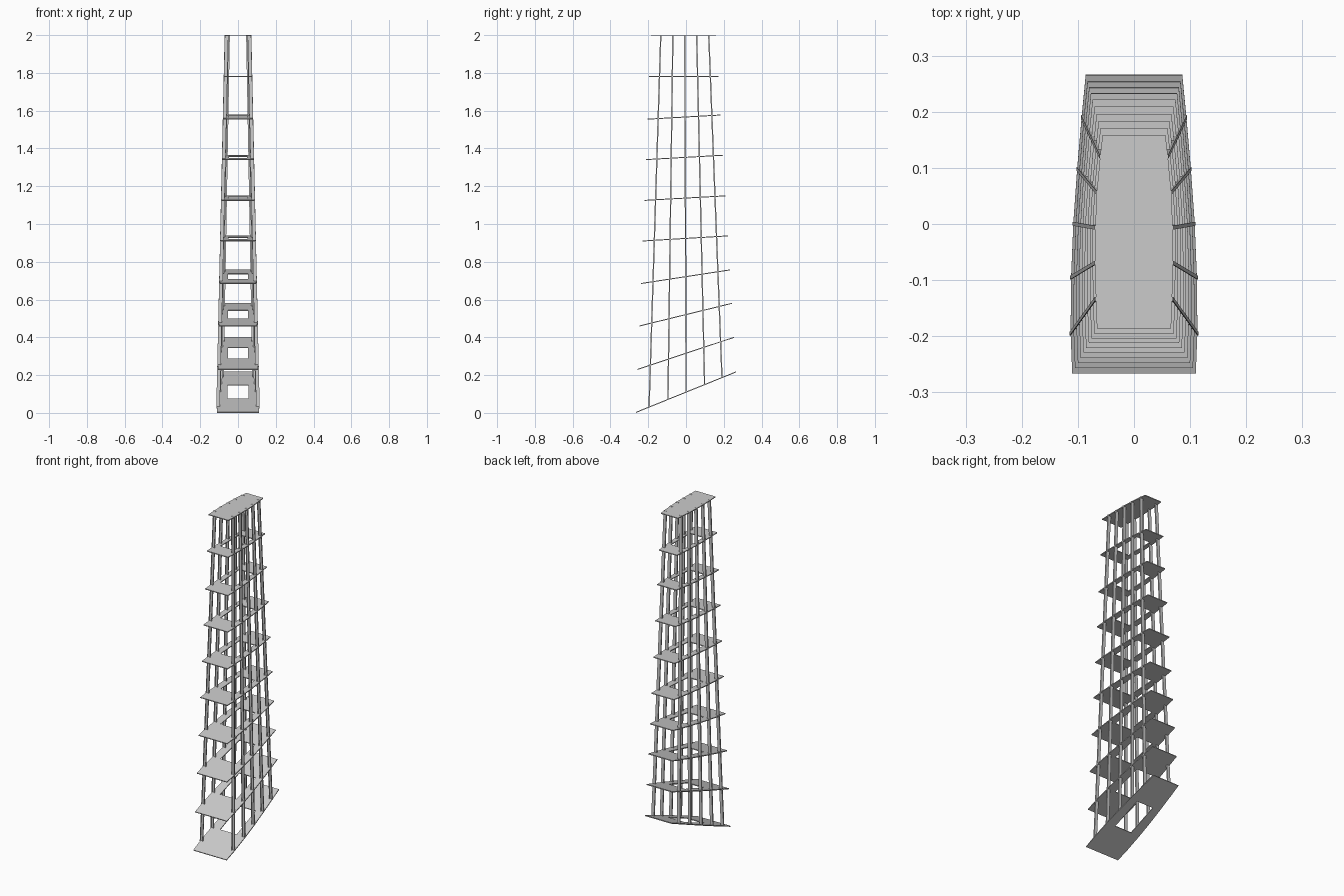
import bpy, bmesh
from mathutils import Vector

if "Cube" in bpy.data.objects:
    bpy.data.objects.remove(bpy.data.objects["Cube"])

# Side edge lines of the tapered box: bottom point -> top point (x half width, y, z)
front_edge = (Vector((0.110, -0.265, 0.01)), Vector((0.066, -0.186, 2.0)))
back_edge = (Vector((0.086, 0.265, 0.22)), Vector((0.056, 0.158, 2.0)))
stringers = [
    (Vector((0.113, -0.192, 0.033)), Vector((0.068, -0.130, 2.0))),
    (Vector((0.112, -0.092, 0.072)), Vector((0.069, -0.066, 2.0))),
    (Vector((0.108, 0.004, 0.110)), Vector((0.069, -0.003, 2.0))),
    (Vector((0.101, 0.102, 0.149)), Vector((0.066, 0.060, 2.0))),
    (Vector((0.093, 0.194, 0.187)), Vector((0.060, 0.124, 2.0))),
]
# Front and back heights of each rib
ribs = [(0.0025, 0.217), (0.23, 0.40), (0.46, 0.58), (0.685, 0.757), (0.91, 0.937),
        (1.125, 1.149), (1.341, 1.364), (1.555, 1.577), (1.78, 1.78), (1.9965, 1.9965)]
THICK = 0.005


def at_z(line, z):
    a, b = line
    return a.lerp(b, 0) + (b - a) * ((z - a.z) / (b.z - a.z))


def make_object(name, bm):
    bmesh.ops.recalc_face_normals(bm, faces=bm.faces)
    mesh = bpy.data.meshes.new(name)
    bm.to_mesh(mesh)
    bm.free()
    obj = bpy.data.objects.new(name, mesh)
    bpy.context.collection.objects.link(obj)
    return obj


def make_rib(index, zf, zb):
    f, b = at_z(front_edge, zf), at_z(back_edge, zb)
    slope = (zb - zf) / (b.y - f.y)
    outline = [(f.y, f.x)]
    for line in stringers:
        p = line[0].copy()
        for _ in range(5):
            p = at_z(line, zf + slope * (p.y - f.y))
        outline.append((p.y, p.x))
    outline.append((b.y, b.x))

    def width(y):
        for (y0, x0), (y1, x1) in zip(outline, outline[1:]):
            if y <= y1:
                return x0 + (x1 - x0) * (y - y0) / (y1 - y0)
        return outline[-1][1]

    t = index / 9
    hole_x = 0.055 - 0.010 * t
    mid = (f.y + b.y) / 2
    lo, hi = mid - 0.09, mid + 0.09
    ys = sorted([p[0] for p in outline] + [lo, hi])
    bm = bmesh.new()
    rows = []
    for y in ys:
        w = width(y)
        z = zf + slope * (y - f.y)
        rows.append([bm.verts.new((x, y, z)) for x in (-w, -hole_x, hole_x, w)])
    # Access opening in every rib but the top one
    for k in range(len(ys) - 1):
        inside = lo - 1e-6 < ys[k] and ys[k + 1] < hi + 1e-6
        for c in range(3):
            if c == 1 and inside and index < 9:
                continue
            bm.faces.new((rows[k][c], rows[k][c + 1], rows[k + 1][c + 1], rows[k + 1][c]))
    obj = make_object("rib_%d" % (index + 1), bm)
    mod = obj.modifiers.new("thickness", "SOLIDIFY")
    mod.thickness = THICK
    mod.offset = 0


def make_stringer(name, line, side):
    # Channel section: web across, both flanges turned to the front
    d, fl, t, out = 0.017, 0.007, 0.0018, 0.0018
    section = [(out, -fl), (out, 0), (-d, 0), (-d, -fl),
               (-d + t, -fl), (-d + t, -t), (out - t, -t), (out - t, -fl)]
    bm = bmesh.new()
    ends = [[bm.verts.new((side * (p.x + x), p.y + y, p.z)) for x, y in section] for p in line]
    n = len(section)
    for i in range(n):
        j = (i + 1) % n
        bm.faces.new((ends[0][i], ends[0][j], ends[1][j], ends[1][i]))
    for e in ends:
        bm.faces.new(e)
    make_object(name, bm)


for i, (zf, zb) in enumerate(ribs):
    make_rib(i, zf, zb)
for i, line in enumerate(stringers):
    make_stringer("stringer_right_%d" % (i + 1), line, 1)
    make_stringer("stringer_left_%d" % (i + 1), line, -1)
